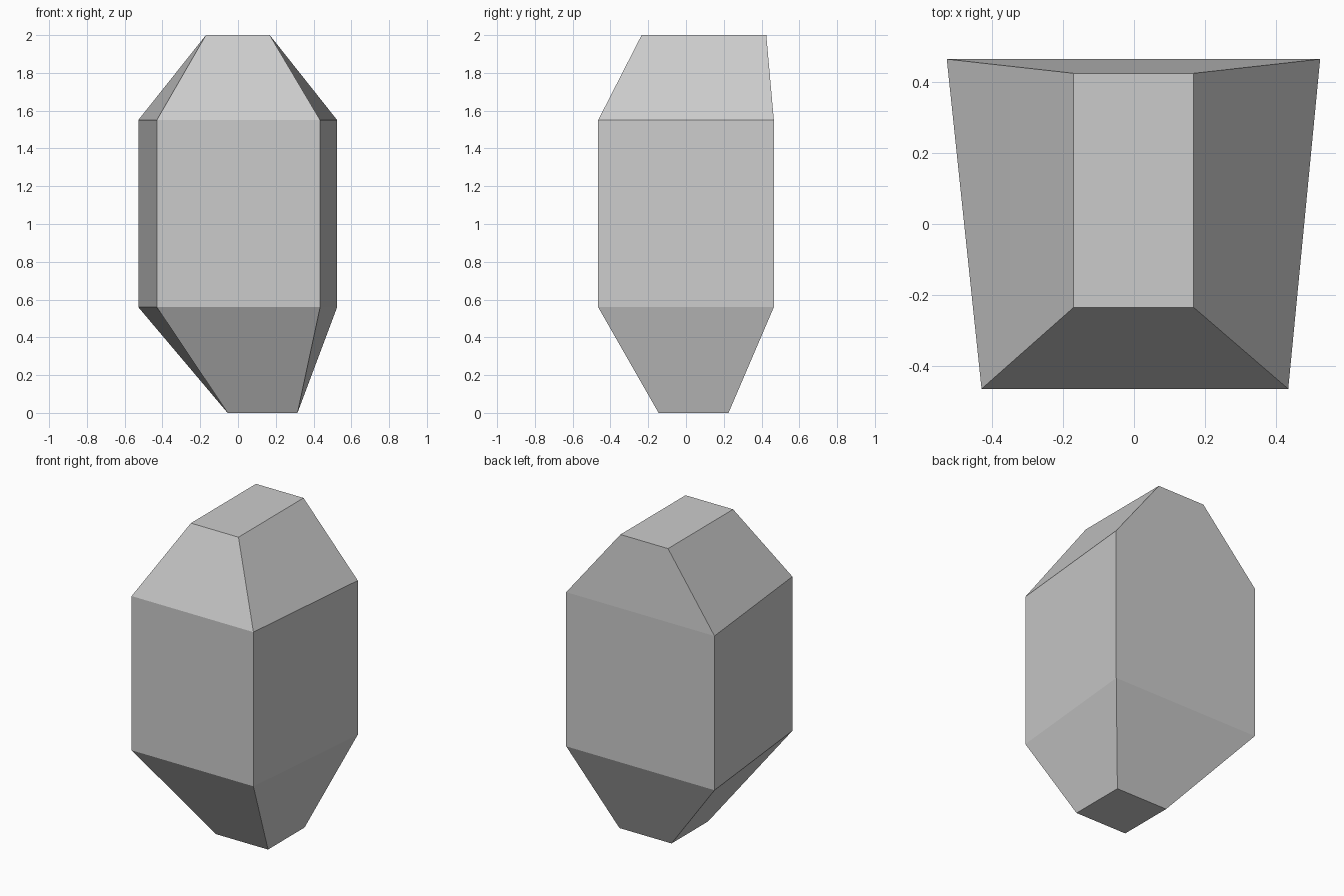
import bpy
import bmesh

cube = bpy.data.objects.get("Cube")
if cube:
    bpy.data.objects.remove(cube, do_unlink=True)

# Plain grey stone
stone = bpy.data.materials.new("stone_grey")
stone.use_nodes = True
colour = (0.6, 0.6, 0.6, 1)
stone.diffuse_color = colour
stone.node_tree.nodes["Principled BSDF"].inputs["Base Color"].default_value = colour


def ring(bm, z, front, back):
    """Four-sided section; front and back are (y, left x, right x)."""
    (yf, f0, f1), (yb, b0, b1) = front, back
    return [bm.verts.new(p) for p in
            ((f0, yf, z), (f1, yf, z), (b1, yb, z), (b0, yb, z))]


# Faceted block: small offset foot, wide body, tapered crown
bm = bmesh.new()
rings = [
    ring(bm, 0.0, (-0.145, -0.055, 0.315), (0.225, -0.055, 0.315)),
    ring(bm, 0.56, (-0.465, -0.43, 0.435), (0.465, -0.528, 0.525)),
    ring(bm, 1.55, (-0.465, -0.43, 0.435), (0.465, -0.528, 0.525)),
    ring(bm, 2.0, (-0.235, -0.17, 0.168), (0.425, -0.17, 0.168)),
]
for low, high in zip(rings, rings[1:]):
    for i in range(4):
        j = (i + 1) % 4
        bm.faces.new((low[i], low[j], high[j], high[i]))
bm.faces.new(rings[0][::-1])
bm.faces.new(rings[-1])
bmesh.ops.recalc_face_normals(bm, faces=bm.faces)

mesh = bpy.data.meshes.new("rock")
bm.to_mesh(mesh)
bm.free()
mesh.materials.append(stone)
rock = bpy.data.objects.new("rock", mesh)
bpy.context.collection.objects.link(rock)
